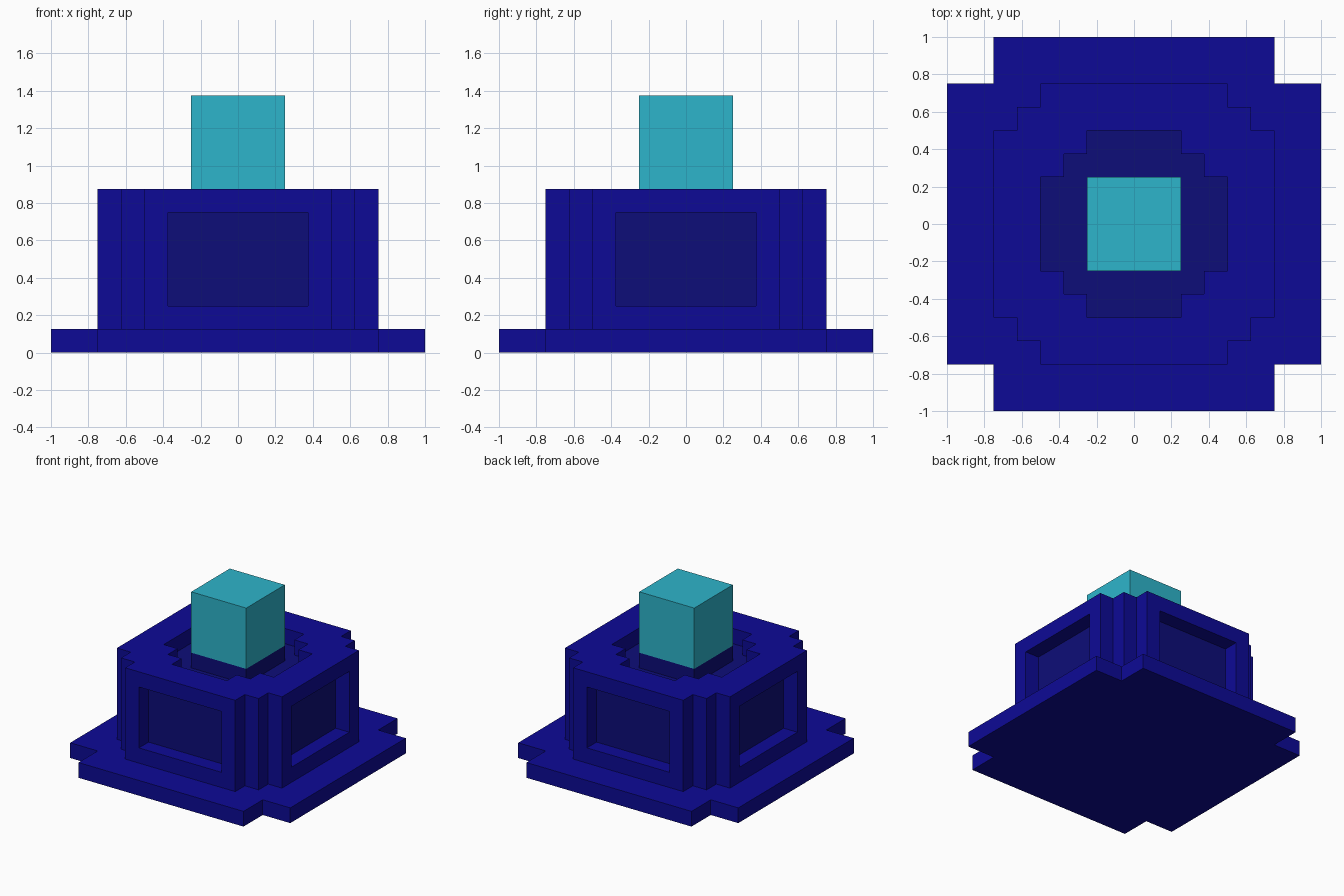
import bpy, bmesh
from mathutils import Vector

if "Cube" in bpy.data.objects:
    bpy.data.objects.remove(bpy.data.objects["Cube"])


def material(name, rgb):
    m = bpy.data.materials.new(name)
    m.diffuse_color = (*rgb, 1)
    m.use_nodes = True
    m.node_tree.nodes["Principled BSDF"].inputs["Base Color"].default_value = m.diffuse_color
    return m


NAVY = material("navy blue", (0.004, 0.003, 0.305))
DARK = material("dark navy", (0.004, 0.004, 0.19))
CYAN = material("cyan", (0.027, 0.462, 0.597))


def prism(bm, quarter, z0, z1):
    """Extrude a symmetric outline given by its +x +y quarter (counter-clockwise)."""
    pts = []
    for sx, sy in ((1, 1), (-1, 1), (-1, -1), (1, -1)):
        q = [(x * sx, y * sy) for x, y in quarter]
        pts += q if sx * sy > 0 else q[::-1]
    face = bm.faces.new([bm.verts.new((x, y, z0)) for x, y in pts])
    ext = bmesh.ops.extrude_face_region(bm, geom=[face])["geom"]
    bmesh.ops.translate(bm, vec=(0, 0, z1 - z0),
                        verts=[v for v in ext if isinstance(v, bmesh.types.BMVert)])
    # keep the bottom cap if the extrusion removed it
    if not any(all(abs(v.co.z - z0) < 1e-6 for v in f.verts) for f in bm.faces):
        bm.faces.new([v for v in bm.verts if abs(v.co.z - z0) < 1e-6])
    bmesh.ops.recalc_face_normals(bm, faces=bm.faces)
    bm.normal_update()


def recess(bm, faces, border, depth):
    """Sink a panel into each face, with a dark floor."""
    bmesh.ops.inset_individual(bm, faces=faces, thickness=border, use_even_offset=True)
    floors = bmesh.ops.extrude_discrete_faces(bm, faces=faces)["faces"]
    for f in floors:
        f.normal_update()
        n = Vector(f.normal)
        f.material_index = 1
        for v in f.verts:
            v.co -= n * depth
    bm.normal_update()


def finish(bm, name, *mats):
    me = bpy.data.meshes.new(name)
    bm.to_mesh(me)
    bm.free()
    for m in mats:
        me.materials.append(m)
    ob = bpy.data.objects.new(name, me)
    bpy.context.collection.objects.link(ob)


# Notched base slab
bm = bmesh.new()
prism(bm, [(1, 0.75), (0.75, 0.75), (0.75, 1)], 0, 0.125)
finish(bm, "base_slab", NAVY)

# Stepped body with four side panels and a top well
bm = bmesh.new()
prism(bm, [(0.75, 0.5), (0.625, 0.5), (0.625, 0.625), (0.5, 0.625), (0.5, 0.75)], 0.125, 0.875)
sides = [f for f in bm.faces if abs(f.normal.z) < 0.1 and f.calc_area() > 0.7]
top = [f for f in bm.faces if f.normal.z > 0.9]
recess(bm, sides, 0.125, 0.125)
recess(bm, top, 0.25, 0.125)
finish(bm, "pedestal_body", NAVY, DARK)

# Support in the well, and the cube on it
for name, z0, z1, mat in (("cube_support", 0.75, 0.875, DARK), ("cube", 0.875, 1.375, CYAN)):
    bm = bmesh.new()
    prism(bm, [(0.25, 0.25)], z0, z1)
    finish(bm, name, mat)
